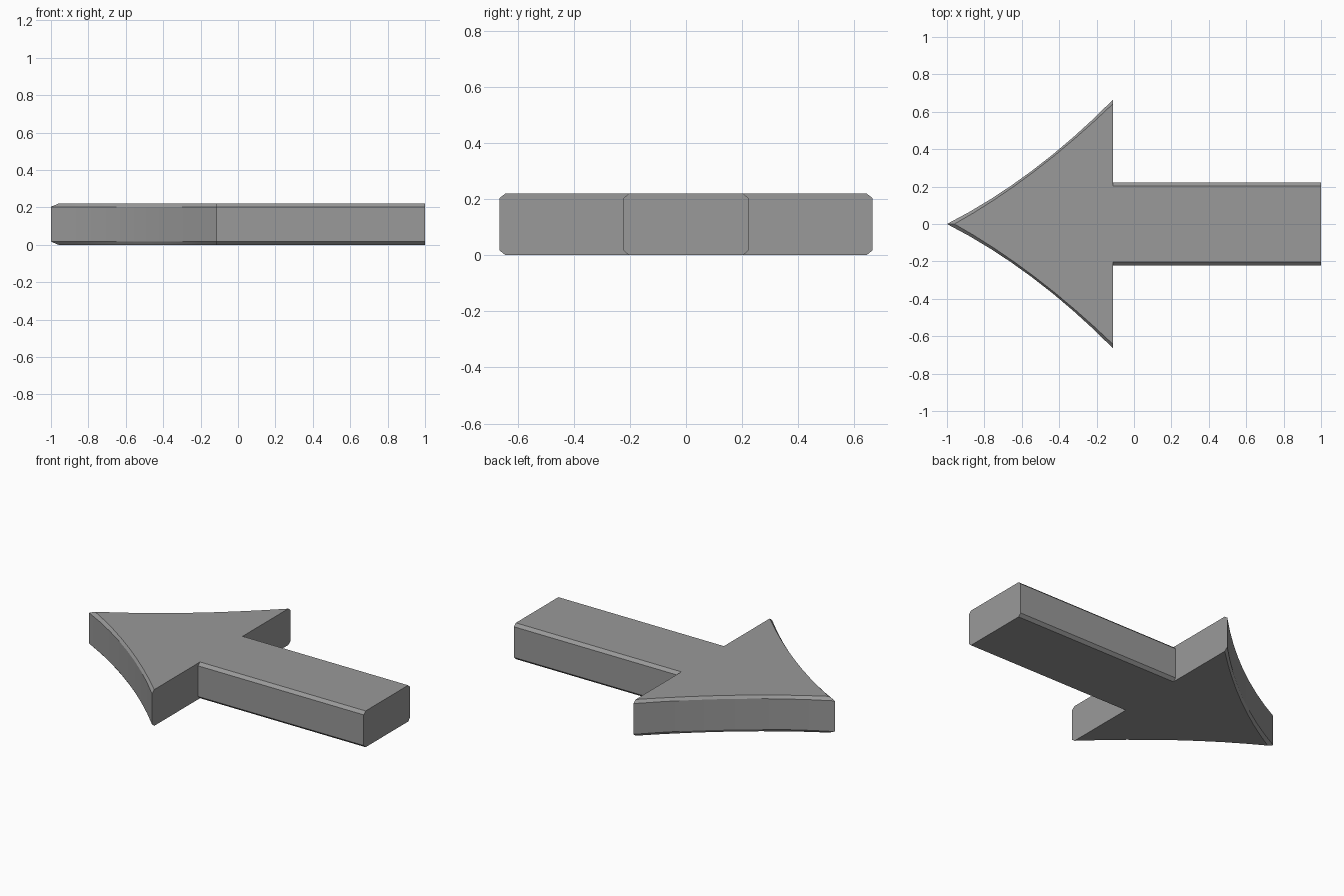
import bpy
import bmesh
import math
from mathutils import Vector

cube = bpy.data.objects.get("Cube")
if cube:
    bpy.data.objects.remove(cube, do_unlink=True)

HEIGHT, BEVEL, BACK, STEPS = 0.22, 0.017, -0.112, 8

grey = bpy.data.materials.new("mid grey")
grey.use_nodes = True
grey.diffuse_color = (0.32, 0.32, 0.32, 1)
grey.node_tree.nodes["Principled BSDF"].inputs["Base Color"].default_value = grey.diffuse_color


def curve(start, control, end):
    """Points of a quadratic curve for one swept edge of the head."""
    a, b, c = Vector(start), Vector(control), Vector(end)
    ts = [i / STEPS for i in range(STEPS + 1)]
    return [a * (1 - t) ** 2 + b * 2 * t * (1 - t) + c * t * t for t in ts]


def outline(tip, control, wing, half_width):
    """Closed arrow outline: tip, swept edge, shaft, then the mirrored half."""
    half = [tuple(p) for p in curve((tip, 0), control, (BACK, wing))]
    half += [(BACK, half_width), (1, half_width)]
    return half + [(x, -y) for x, y in reversed(half[1:])]


outer = outline(-1.0, (-0.535, 0.237), 0.665, 0.222)
inner = outline(-0.96, (-0.535, 0.237), 0.643, 0.204)

# Stack the outlines: chamfered bottom, straight wall, chamfered top
bm = bmesh.new()
levels = [(inner, 0), (outer, BEVEL), (outer, HEIGHT - BEVEL), (inner, HEIGHT)]
rings = [[bm.verts.new((x, y, z)) for x, y in loop] for loop, z in levels]
for low, high in zip(rings, rings[1:]):
    for i in range(len(low)):
        j = (i + 1) % len(low)
        bm.faces.new((low[i], low[j], high[j], high[i]))
caps = [bm.faces.new(rings[0]), bm.faces.new(rings[-1])]
bmesh.ops.recalc_face_normals(bm, faces=bm.faces)
bmesh.ops.triangulate(bm, faces=caps)

mesh = bpy.data.meshes.new("arrow")
bm.to_mesh(mesh)
bm.free()
mesh.materials.append(grey)
arrow = bpy.data.objects.new("arrow", mesh)
bpy.context.collection.objects.link(arrow)

# Smooth the swept walls, keep the chamfers crisp
bpy.ops.object.select_all(action="DESELECT")
arrow.select_set(True)
bpy.context.view_layer.objects.active = arrow
bpy.ops.object.shade_smooth_by_angle(angle=math.radians(30))
